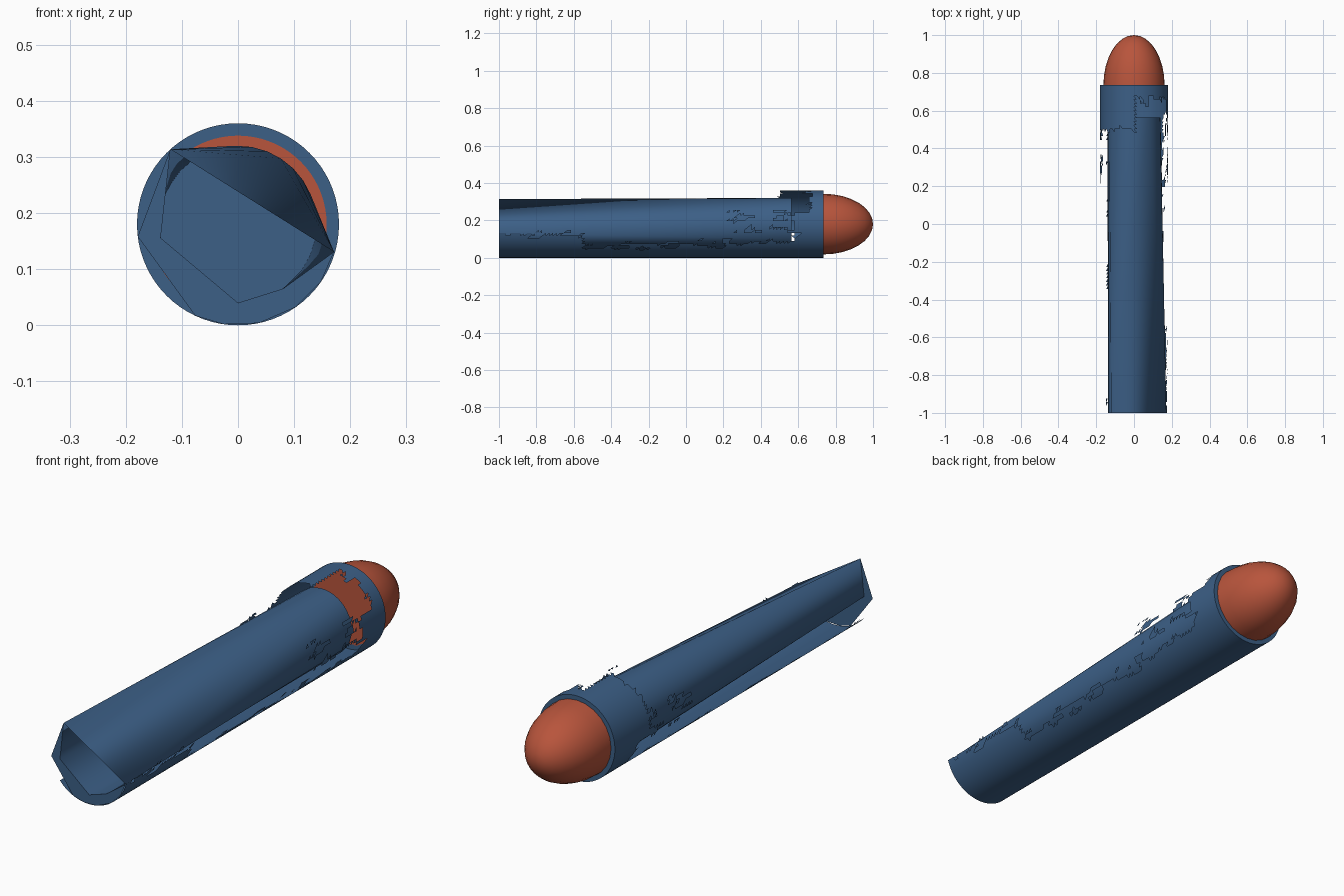
import bpy, bmesh, math
from mathutils import Vector, noise

if "Cube" in bpy.data.objects:
    bpy.data.objects.remove(bpy.data.objects["Cube"])

ZC = 0.18       # axis height
R_OUT, R_IN, R_TIP = 0.18, 0.14, 0.162


def pt(r, deg, y):
    a = math.radians(deg)
    return Vector((r * math.cos(a), y, ZC + r * math.sin(a)))


def material(name, col):
    m = bpy.data.materials.new(name)
    m.diffuse_color = (*col, 1)
    m.use_nodes = True
    m.node_tree.nodes["Principled BSDF"].inputs["Base Color"].default_value = m.diffuse_color
    return m


def finish(name, bm, mat):
    bmesh.ops.remove_doubles(bm, verts=bm.verts, dist=1e-5)
    loose = [v for v in bm.verts if not v.link_faces]
    bmesh.ops.delete(bm, geom=loose, context='VERTS')
    bmesh.ops.recalc_face_normals(bm, faces=bm.faces)
    me = bpy.data.meshes.new(name)
    bm.to_mesh(me)
    bm.free()
    ob = bpy.data.objects.new(name, me)
    bpy.context.collection.objects.link(ob)
    me.materials.append(mat)
    bpy.context.view_layer.objects.active = ob
    ob.select_set(True)
    bpy.ops.object.shade_smooth_by_angle(angle=math.radians(30))
    ob.select_set(False)
    return ob


def face(bm, *cos):
    bm.faces.new([bm.verts.new(c) for c in cos])


blue = material("blue", (0.045, 0.115, 0.24))
orange = material("orange", (0.48, 0.09, 0.045))

# inner barrel: five-cornered mouth fanned out to a round, closed far end
bm = bmesh.new()
END = 0.565
mouth = [pt(0.18, 132, -1), pt(R_IN, 190, -1), pt(R_IN, 270, -1),
         pt(R_IN, 305, -1), pt(0.178, 344, -1)]
splits = [57, 160, 230, 287, 325, 417]      # far-end angles owned by each corner
far = []
for i, corner in enumerate(mouth):
    a0, a1 = splits[i], splits[i + 1]
    n = max(2, round((a1 - a0) / 11))
    arc = [pt(R_IN, a0 + (a1 - a0) * k / n, END) for k in range(n + 1)]
    for p, q in zip(arc, arc[1:]):
        face(bm, corner, p, q)
    face(bm, corner, arc[-1], mouth[(i + 1) % 5])
    far += arc[:-1]
face(bm, *far)
finish("inner_barrel", bm, blue)

# mouth rim: flat strip between the inner corners and the outer skin
bm = bmesh.new()
A, V, B, C, R = mouth
L = pt(R_OUT, 187, -1)
low = [pt(R_OUT, d, -1) for d in (245, 262, 282, 305, 325)]
face(bm, A, L, V)
face(bm, V, L, low[0])
face(bm, V, low[0], low[1])
face(bm, V, low[1], B)
face(bm, B, low[1], low[2])
face(bm, B, low[2], C)
face(bm, C, low[2], low[3])
face(bm, C, low[3], low[4])
face(bm, C, low[4], R)
finish("mouth_rim", bm, blue)


# outer skin: torn sheet, full at the collar and along the underside
def kept(deg, y):
    n = noise.noise(Vector((deg * 0.11, y * 9, 3.1)))
    fine = noise.noise(Vector((deg * 0.25, y * 22, 7.7)))
    d = (deg + 90 + 180) % 360 - 180        # 0 at the bottom, + to the right
    # collar start depends on side
    if d > 180 - 2 or d < -80:
        start = 0.50
    elif d > 110:
        start = 0.66
    else:
        start = 0.58
    if y > start + 0.04 * n + 0.03 * fine:
        return True
    # underside strip
    right = 72 if y < -0.55 else (50 if y < 0.2 else 58)
    if -48 + 10 * n + 8 * fine < d < right + 14 * n + 12 * fine:
        return True
    # loose scraps hanging off the collar sides
    return 0.22 < y and 75 < abs(d) < 115 and n + 0.6 * fine > 0.15


bm = bmesh.new()
NA, NY, Y0, Y1 = 72, 90, -1.0, 0.735
for i in range(NA):
    for j in range(NY):
        d0, d1 = 360 * i / NA, 360 * (i + 1) / NA
        y0 = Y0 + (Y1 - Y0) * j / NY
        y1 = Y0 + (Y1 - Y0) * (j + 1) / NY
        a, b = pt(R_OUT, d0, y0), pt(R_OUT, d1, y0)
        c, d = pt(R_OUT, d1, y1), pt(R_OUT, d0, y1)
        third = (y1 - y0) / 3
        if kept((2 * d0 + d1) / 3, y1 - third):
            face(bm, a, c, d)
        if kept((d0 + 2 * d1) / 3, y0 + third):
            face(bm, a, b, c)
    # ring closing the collar against the nose
    face(bm, pt(R_OUT, d0, Y1), pt(R_OUT, d1, Y1), pt(R_TIP - 0.004, d1, Y1), pt(R_TIP - 0.004, d0, Y1))
finish("outer_skin", bm, blue)

# rounded nose
bm = bmesh.new()
N, RINGS = 24, 8
rings = []
for k in range(RINGS):
    t = math.radians(90 * k / RINGS)
    rings.append([bm.verts.new(pt(R_TIP * math.cos(t), 360 * i / N, Y1 + 0.265 * math.sin(t)))
                  for i in range(N)])
tip = bm.verts.new((0, 1, ZC))
for i in range(N):
    j = (i + 1) % N
    for p, q in zip(rings, rings[1:]):
        bm.faces.new((p[i], p[j], q[j], q[i]))
    bm.faces.new((rings[-1][i], rings[-1][j], tip))
bm.faces.new(rings[0][::-1])
finish("nose", bm, orange)
